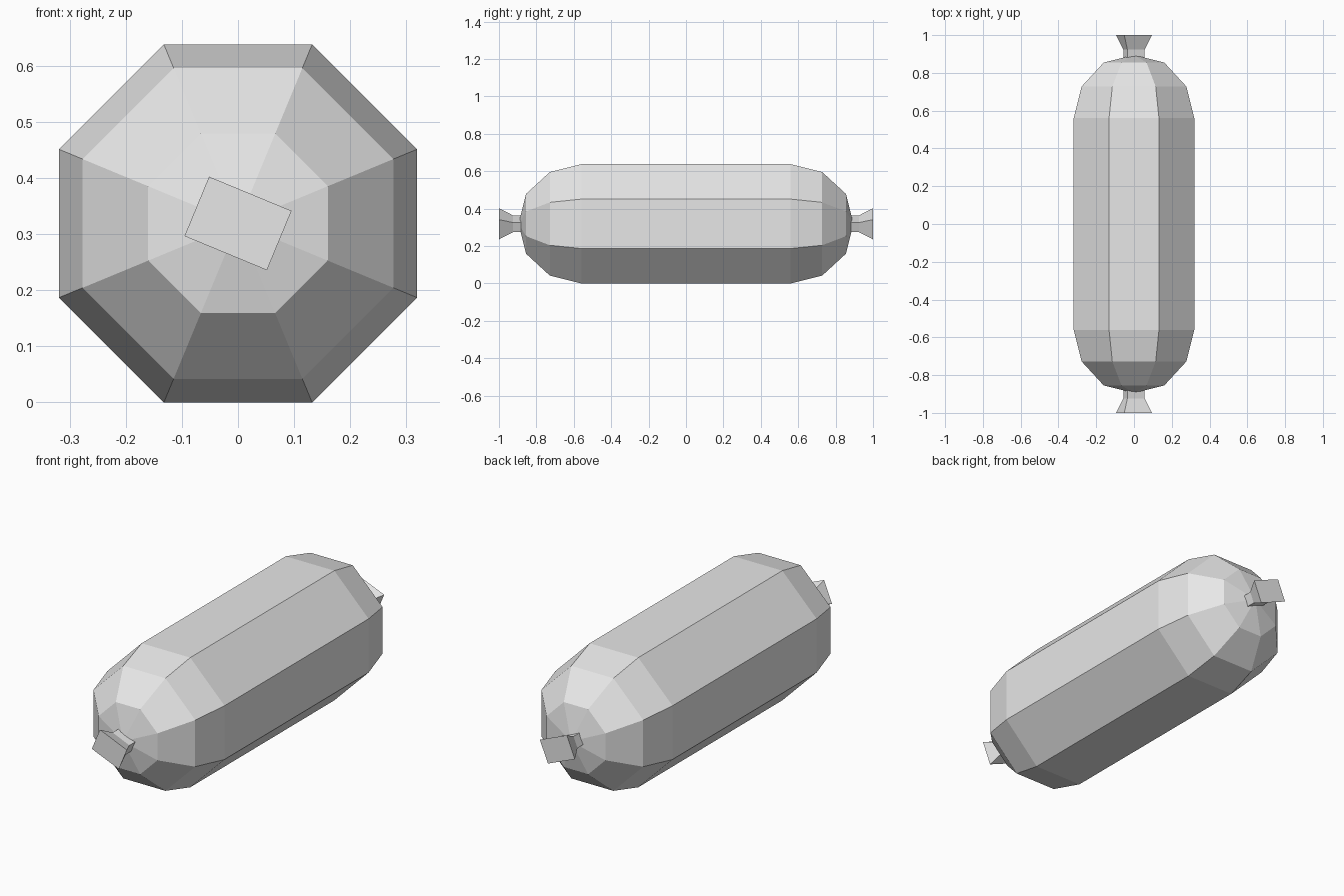
import bpy, bmesh, math
from mathutils import Matrix, Vector

cube = bpy.data.objects.get("Cube")
if cube:
    bpy.data.objects.remove(cube, do_unlink=True)

MID_Z = 0.319

casing = bpy.data.materials.new("casing_grey")
casing.use_nodes = True
casing.diffuse_color = (0.8, 0.8, 0.8, 1)
casing.node_tree.nodes["Principled BSDF"].inputs["Base Color"].default_value = (0.8, 0.8, 0.8, 1)


def finish(bm, name):
    bmesh.ops.recalc_face_normals(bm, faces=bm.faces)
    mesh = bpy.data.meshes.new(name)
    bm.to_mesh(mesh)
    bm.free()
    mesh.materials.append(casing)
    obj = bpy.data.objects.new(name, mesh)
    obj.location.z = MID_Z
    bpy.context.collection.objects.link(obj)
    return obj


def bridge(bm, a, b):
    for i in range(len(a)):
        j = (i + 1) % len(a)
        bm.faces.new((a[i], a[j], b[j], b[i]))


def octagon(bm, apothem, y):
    r = apothem / math.cos(math.pi / 8)
    angles = [math.pi / 8 + k * math.pi / 4 for k in range(8)]
    return [bm.verts.new((r * math.cos(a), y, r * math.sin(a))) for a in angles]


# Eight-sided body with stepped rounded ends closing to a point
half = [(0.319, 0.56), (0.277, 0.728), (0.16, 0.855)]
profile = [(r, -y) for r, y in reversed(half)] + half
bm = bmesh.new()
rings = [octagon(bm, r, y) for r, y in profile]
for a, b in zip(rings, rings[1:]):
    bridge(bm, a, b)
for ring, y in ((rings[0], -0.895), (rings[-1], 0.895)):
    tip = bm.verts.new((0, y, 0))
    for i in range(8):
        bm.faces.new((ring[i], ring[(i + 1) % 8], tip))
finish(bm, "body")


# Twisted rectangular end knot: straight neck, then flared tail
def knot(name, side):
    turn = Matrix.Rotation(math.radians(22.5), 3, "Y")
    bm = bmesh.new()
    rings = []
    for w, h, y in ((0.05, 0.028, 0.86), (0.05, 0.028, 0.925), (0.0795, 0.0573, 1.0)):
        corners = ((-w, -h), (w, -h), (w, h), (-w, h))
        rings.append([bm.verts.new(turn @ Vector((x, side * y, z))) for x, z in corners])
    for a, b in zip(rings, rings[1:]):
        bridge(bm, a, b)
    bm.faces.new(rings[0])
    bm.faces.new(rings[-1])
    finish(bm, name)


knot("front_knot", -1)
knot("back_knot", 1)
